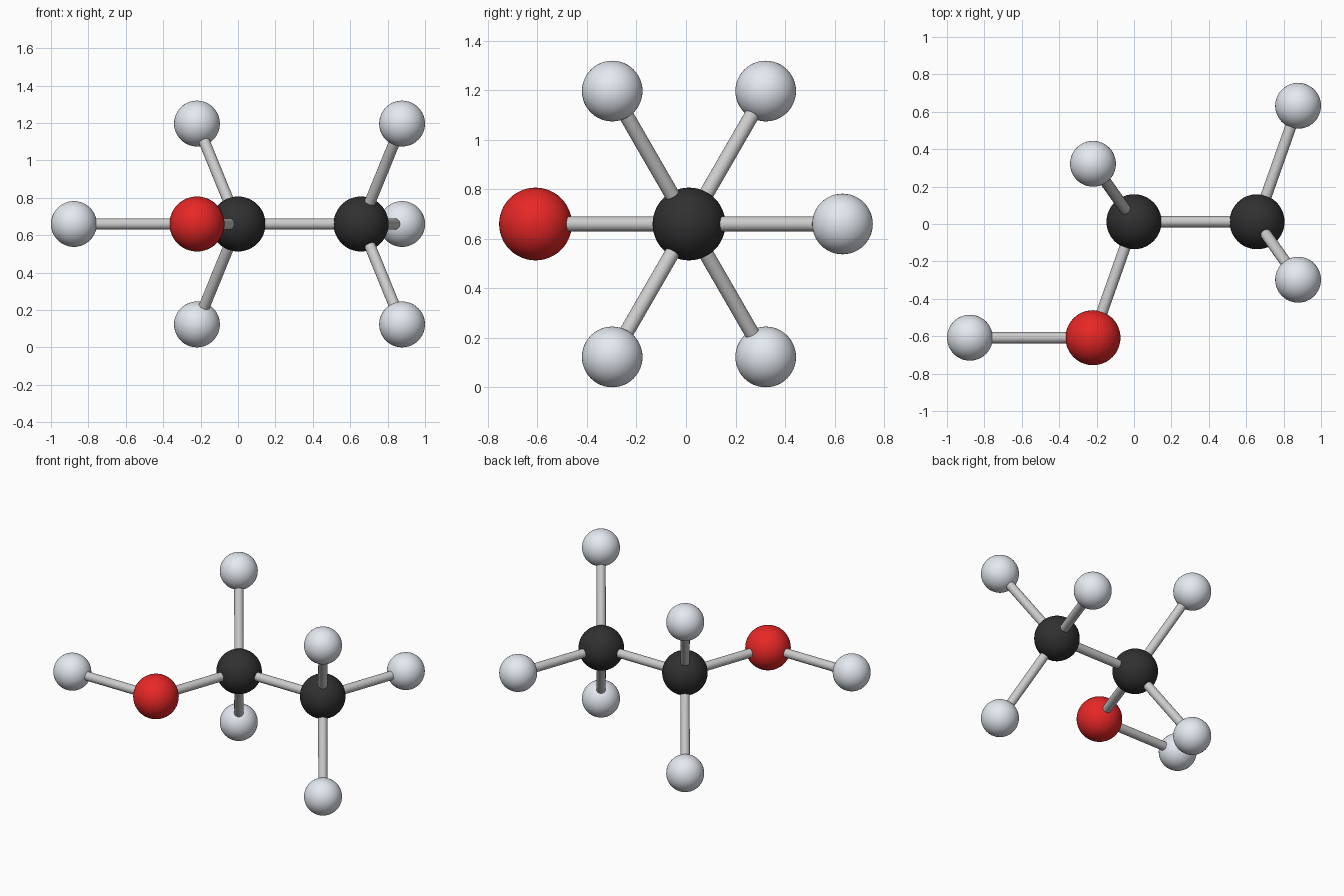
import bpy
from mathutils import Vector

if "Cube" in bpy.data.objects:
    bpy.data.objects.remove(bpy.data.objects["Cube"])

L = 0.658                     # bond length
DX, R, DZ = L / 3, 0.62, 0.537  # tetrahedral offsets
CY, CZ = 0.012, 0.66
R_HEAVY, R_HYDROGEN, R_BOND = 0.147, 0.1225, 0.03


def material(name, color):
    m = bpy.data.materials.new(name)
    m.diffuse_color = color
    m.use_nodes = True
    m.node_tree.nodes["Principled BSDF"].inputs["Base Color"].default_value = m.diffuse_color
    return m


BLACK = material("carbon_black", (0.03, 0.03, 0.03, 1))
RED = material("oxygen_red", (0.8, 0.02, 0.02, 1))
WHITE = material("hydrogen_white", (0.78, 0.82, 0.88, 1))


def atom(name, pos, radius, mat):
    bpy.ops.mesh.primitive_uv_sphere_add(segments=48, ring_count=24, radius=radius, location=pos)
    ob = bpy.context.object
    ob.name = name
    ob.data.materials.append(mat)
    bpy.ops.object.shade_smooth()


def bond(name, a, b):
    a, b = Vector(a), Vector(b)
    d = b - a
    bpy.ops.mesh.primitive_cylinder_add(vertices=32, radius=R_BOND, depth=d.length, location=(a + b) / 2)
    ob = bpy.context.object
    ob.name = name
    ob.rotation_mode = 'QUATERNION'
    ob.rotation_quaternion = d.to_track_quat('Z', 'Y')
    bpy.ops.object.shade_smooth_by_angle()


# Carbon backbone and oxygen
c1 = (0, CY, CZ)
c2 = (L, CY, CZ)
oxy = (-DX, CY - R, CZ)
atom("carbon_middle", c1, R_HEAVY, BLACK)
atom("carbon_end", c2, R_HEAVY, BLACK)
atom("oxygen", oxy, R_HEAVY, RED)
bond("bond_carbon_carbon", c1, c2)
bond("bond_carbon_oxygen", c1, oxy)

# Hydrogens, each with the bond to its parent atom
hydrogens = [("hydroxyl", oxy, (-L - DX, CY - R, CZ)),
             ("end_back", c2, (L + DX, CY + R, CZ))]
for side, s in (("upper", 1), ("lower", -1)):
    hydrogens.append(("middle_" + side, c1, (-DX, CY + R / 2, CZ + s * DZ)))
    hydrogens.append(("end_" + side, c2, (L + DX, CY - R / 2, CZ + s * DZ)))
for name, parent, pos in hydrogens:
    atom("hydrogen_" + name, pos, R_HYDROGEN, WHITE)
    bond("bond_" + name, parent, pos)
